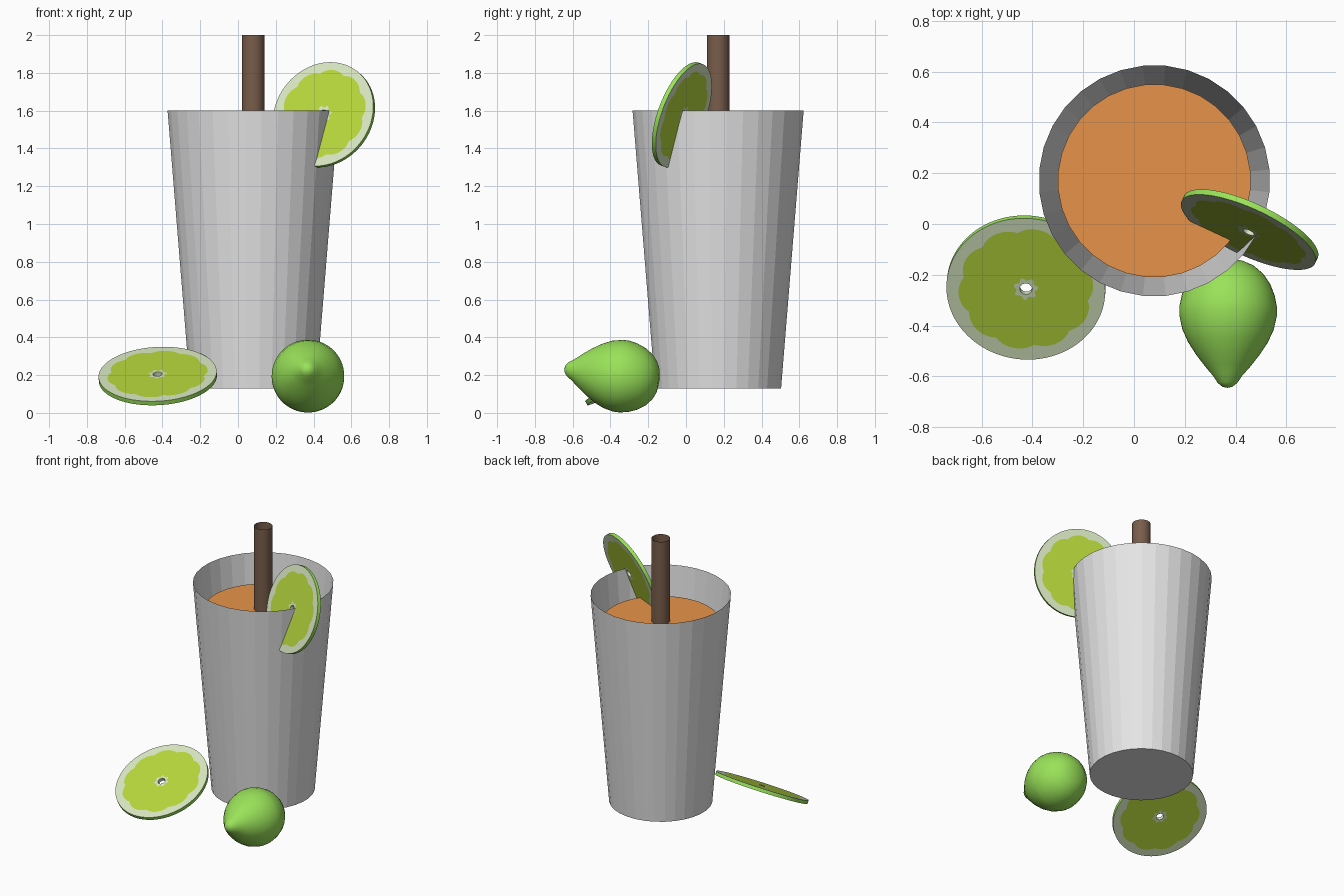
import bpy, bmesh, math
from mathutils import Vector

if "Cube" in bpy.data.objects:
    bpy.data.objects.remove(bpy.data.objects["Cube"])


def material(name, rgb):
    m = bpy.data.materials.new(name)
    m.diffuse_color = (*rgb, 1)
    m.use_nodes = True
    m.node_tree.nodes["Principled BSDF"].inputs["Base Color"].default_value = m.diffuse_color
    return m


GLASS = material("light_grey", (0.78, 0.78, 0.78))
DRINK = material("orange", (0.84, 0.31, 0.07))
STRAW = material("brown", (0.19, 0.11, 0.07))
RIND = material("lime_green", (0.32, 0.76, 0.10))
PITH = material("pale_green", (0.74, 0.86, 0.58))
FLESH = material("flesh_green", (0.47, 0.68, 0.045))


def lathe(name, profile, segs, mats, mat_rule=None, closed=False, radius_rule=None):
    """Spin (radius, height) points round z; radius 0 becomes a single point."""
    bm = bmesh.new()
    rings = []
    for k, (r, z) in enumerate(profile):
        if r == 0:
            rings.append([bm.verts.new((0, 0, z))] * segs)
            continue
        ring = []
        for i in range(segs):
            a = math.tau * (i + 0.5) / segs
            q = radius_rule(k, r, a) if radius_rule else r
            ring.append(bm.verts.new((q * math.cos(a), q * math.sin(a), z)))
        rings.append(ring)
    n = len(rings)
    for k in range(n if closed else n - 1):
        lo, hi = rings[k], rings[(k + 1) % n]
        for i in range(segs):
            j = (i + 1) % segs
            f = bm.faces.new(dict.fromkeys((lo[i], lo[j], hi[j], hi[i])))
            f.material_index = mat_rule(k) if mat_rule else 0
    me = bpy.data.meshes.new(name)
    bm.to_mesh(me)
    bm.free()
    for m in mats:
        me.materials.append(m)
    ob = bpy.data.objects.new(name, me)
    bpy.context.collection.objects.link(ob)
    return ob


def smooth(ob, angle=40):
    bpy.ops.object.select_all(action='DESELECT')
    ob.select_set(True)
    bpy.context.view_layer.objects.active = ob
    bpy.ops.object.shade_smooth_by_angle(angle=math.radians(angle))


def aim(ob, direction, location):
    ob.rotation_mode = 'QUATERNION'
    ob.rotation_quaternion = Vector(direction).to_track_quat('Z', 'Y')
    ob.location = location


# Open thin cup, drink inside it, hollow straw
CENTRE = (0.08, 0.17, 0)
cup = lathe("cup", [(0, 0.13), (0.335, 0.13), (0.455, 1.6)], 32, [GLASS])
drink = lathe("drink", [(0, 0.16), (0.278, 0.16), (0.38, 1.41), (0, 1.41)], 32, [DRINK])
straw = lathe("straw", [(0.06, 0.2), (0.06, 2.0)], 32, [STRAW])
for ob in (cup, drink, straw):
    ob.location = CENTRE
smooth(straw)

# Whole lime: pointed at the front, rounder at the back
lime_profile = [(0, -0.242), (0.025, -0.236), (0.058, -0.213), (0.088, -0.178),
                (0.125, -0.13), (0.157, -0.08), (0.18, -0.03), (0.192, 0.025),
                (0.192, 0.06), (0.183, 0.105), (0.165, 0.15), (0.138, 0.19),
                (0.1, 0.222), (0.06, 0.24), (0.035, 0.255), (0.018, 0.262), (0, 0.264)]
lime = lathe("whole_lime", [(r, z - 0.02) for r, z in lime_profile][::1], 48, [RIND])
# the profile's long taper (negative end) is the pointed tip; refine it with a small nub
tip = [(0, -0.262), (0.02, -0.257), (0.038, -0.243)]
bpy.data.objects.remove(lime)
lime_profile = tip + [(r, z) for r, z in lime_profile[2:14]] + [(0, 0.246)]
lime = lathe("whole_lime", lime_profile, 48, [RIND])
aim(lime, (0.01, 0.99, -0.13), (0.37, -0.385, 0.2))
smooth(lime, 60)


# Lime slice: rind edge, pith ring, scalloped flesh, pith core and hole
def lime_slice(name, R, normal, location, t=0.024):
    radii = [0.024, 0.043, 0.82 * R, R]
    h = t / 2
    profile = [(r, -h) for r in reversed(radii)] + [(r, h) for r in radii]
    flesh_rings, core_rings = (1, 6), (2, 5)

    def wobble(k, r, a):
        if k in flesh_rings:    # ten rounded segments
            return r * (0.95 + 0.09 * abs(math.sin(5 * a + 0.4)) ** 0.6)
        if k in core_rings:
            return r * (1 + 0.15 * math.sin(7 * a))
        return r

    # strips in order: pith, flesh, core, hole wall, core, flesh, pith, rind
    colours = [1, 2, 1, 1, 1, 2, 1, 0]
    ob = lathe(name, profile, 100, [RIND, PITH, FLESH], lambda k: colours[k], True, wobble)
    aim(ob, normal, location)
    smooth(ob)
    return ob


lime_slice("table_slice", 0.313, (-0.05, -0.46, 0.89), (-0.425, -0.25, 0.195))
lime_slice("rim_slice", 0.29, (-0.40, -0.86, 0.32), (0.455, -0.022, 1.578))

# Make face directions consistent
for ob in bpy.data.objects:
    bm = bmesh.new()
    bm.from_mesh(ob.data)
    bmesh.ops.recalc_face_normals(bm, faces=bm.faces[:])
    bm.to_mesh(ob.data)
    bm.free()
